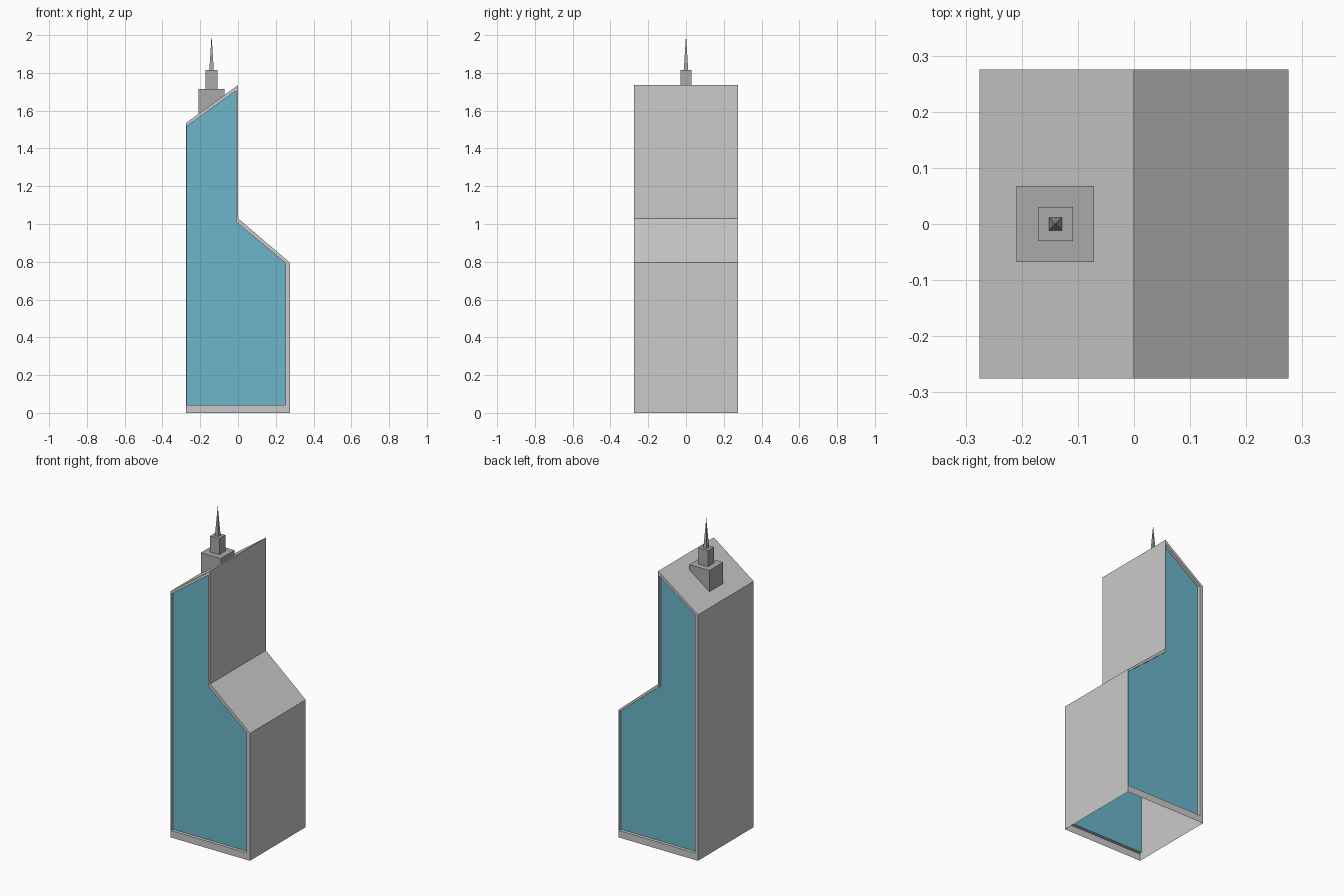
import bpy, bmesh, math
from mathutils import Matrix, Vector

if "Cube" in bpy.data.objects:
    bpy.data.objects.remove(bpy.data.objects["Cube"])

W = 0.275        # half width and half depth of the tower
RECESS = 0.02    # how far the glass sits behind the frame


def material(name, rgb):
    m = bpy.data.materials.new(name)
    m.diffuse_color = (*rgb, 1)
    m.use_nodes = True
    m.node_tree.nodes["Principled BSDF"].inputs["Base Color"].default_value = m.diffuse_color
    return m


concrete = material("light grey cladding", (0.59, 0.59, 0.59))
steel = material("mid grey metal", (0.40, 0.40, 0.40))
glass = material("blue glass", (0.15, 0.47, 0.60))


def finish(name, bm, mat):
    mesh = bpy.data.meshes.new(name)
    bm.to_mesh(mesh)
    bm.free()
    mesh.materials.append(mat)
    obj = bpy.data.objects.new(name, mesh)
    bpy.context.collection.objects.link(obj)
    return obj


def ring(bm, profile, y):
    return [bm.verts.new((x, y, z)) for x, z in profile]


def bridge(bm, a, b, skip=()):
    n = len(a)
    for i in range(n):
        if i not in skip:
            j = (i + 1) % n
            bm.faces.new((a[i], a[j], b[j], b[i]))


# Tower outline and the window openings (x, z), counter-clockwise from the front
outline = [(-W, 0), (W, 0), (W, 0.795), (0, 1.03), (0, 1.735), (-W, 1.535)]
front_open = [(-0.27, 0.043), (0.252, 0.043), (0.252, 0.792),
              (-0.011, 1.012), (-0.011, 1.705), (-0.27, 1.518)]
back_open = [(-0.253, 0.043), (0.27, 0.043), (0.27, 0.782),
             (-0.005, 1.012), (-0.005, 1.708), (-0.253, 1.532)]

# Tower shell: side walls (open underneath), frames and window reveals
bm = bmesh.new()
front, back = ring(bm, outline, -W), ring(bm, outline, W)
bridge(bm, back, front, skip=(0,))
for outer, opening, s in ((front, front_open, -1), (back, back_open, 1)):
    edge = ring(bm, opening, s * W)
    inner = ring(bm, opening, s * (W - RECESS))
    if s < 0:
        bridge(bm, outer, edge)
        bridge(bm, edge, inner)
    else:
        bridge(bm, edge, outer)
        bridge(bm, inner, edge)
finish("tower_shell", bm, concrete)

# Recessed glass facades
for name, opening, s in (("front_glass", front_open, -1), ("back_glass", back_open, 1)):
    bm = bmesh.new()
    verts = ring(bm, opening, s * (W - RECESS))
    bm.faces.new(verts if s < 0 else verts[::-1])
    finish(name, bm, glass)


# Rooftop mast: two stacked blocks and a pointed four-sided spire
def block(name, sx, sy, z0, z1):
    bm = bmesh.new()
    bmesh.ops.create_cube(bm, size=1)
    bmesh.ops.scale(bm, vec=(sx, sy, z1 - z0), verts=bm.verts)
    bmesh.ops.translate(bm, vec=(-0.14, 0, (z0 + z1) / 2), verts=bm.verts)
    return finish(name, bm, steel)


block("mast_base", 0.138, 0.136, 1.575, 1.715)
block("mast_middle", 0.063, 0.06, 1.715, 1.815)

bm = bmesh.new()
bmesh.ops.create_cone(bm, segments=4, radius1=0.0165, radius2=0, depth=0.185, cap_ends=True,
                      matrix=Matrix.Translation((-0.14, 0, 1.9075)) @ Matrix.Rotation(math.pi / 4, 4, "Z"))
finish("spire", bm, steel)
